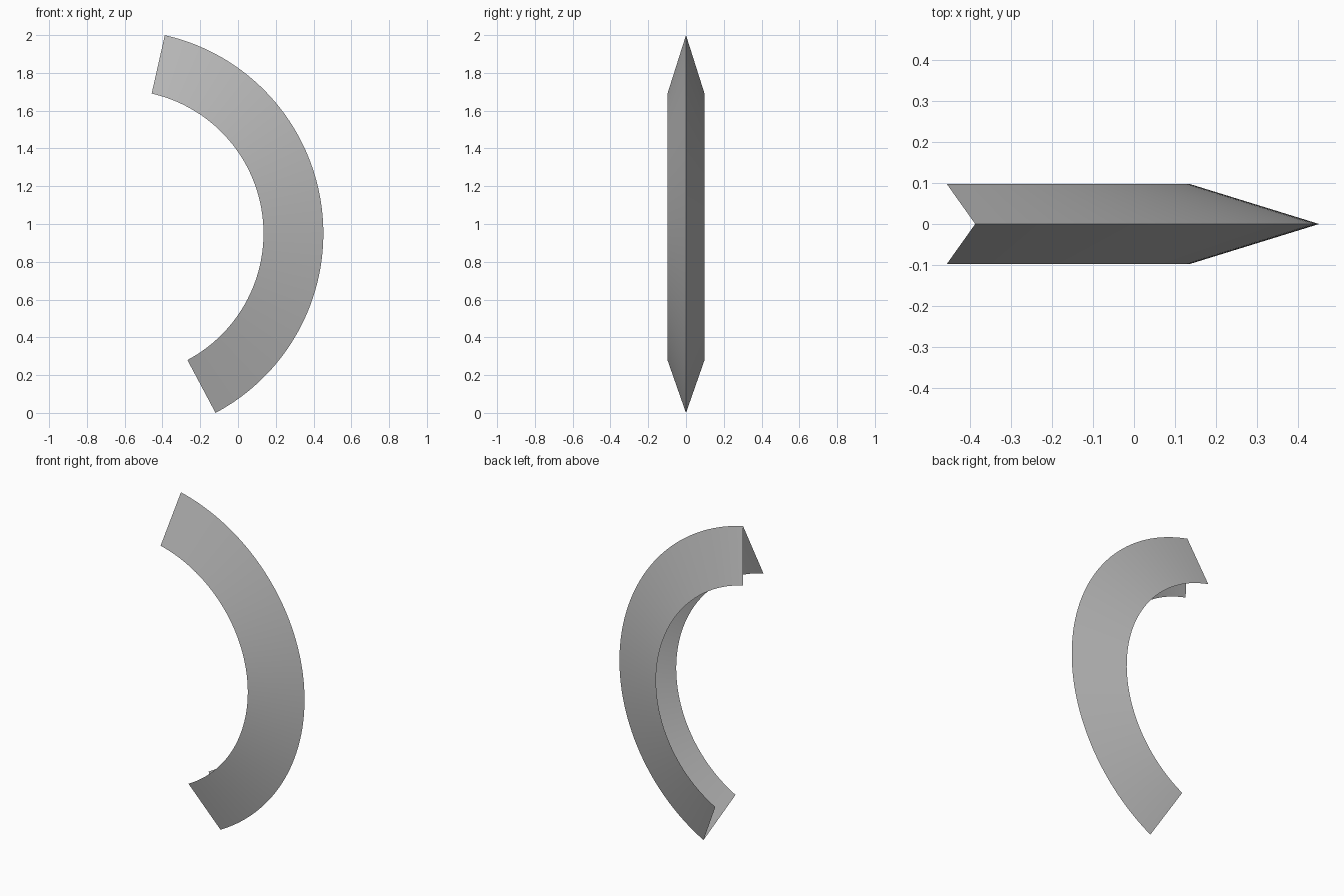
import bpy, bmesh
from math import radians, sin, cos
from mathutils import Vector

cube = bpy.data.objects.get("Cube")
if cube:
    bpy.data.objects.remove(cube, do_unlink=True)

# Arc dimensions
CENTRE = Vector((-0.624, 0, 0.95))
OUTER, INNER, HALF_WIDTH = 1.076, 0.759, 0.098
START, END = radians(77.3), radians(-62)
STEPS = 64

# Plain grey
grey = bpy.data.materials.new("grey")
grey.use_nodes = True
colour = (0.5, 0.5, 0.5, 1)
grey.diffuse_color = colour
grey.node_tree.nodes["Principled BSDF"].inputs["Base Color"].default_value = colour

# V-shaped section, open towards the inside of the arc
bm = bmesh.new()
radial = Vector((cos(START), 0, sin(START)))
side = Vector((0, HALF_WIDTH, 0))
front = bm.verts.new(CENTRE + radial * INNER - side)
ridge = bm.verts.new(CENTRE + radial * OUTER)
back = bm.verts.new(CENTRE + radial * INNER + side)
edges = [bm.edges.new((front, ridge)), bm.edges.new((ridge, back))]

# Sweep the section round the arc
bmesh.ops.spin(bm, geom=[front, ridge, back] + edges, cent=CENTRE, axis=(0, 1, 0),
               angle=START - END, steps=STEPS, use_duplicate=False)

# Turn every face outwards
bm.normal_update()
for face in bm.faces:
    if face.normal.y * face.calc_center_median().y < 0:
        face.normal_flip()

mesh = bpy.data.meshes.new("curved_blade")
bm.to_mesh(mesh)
bm.free()
mesh.materials.append(grey)
blade = bpy.data.objects.new("curved_blade", mesh)
bpy.context.collection.objects.link(blade)

# Smooth along the arc, sharp at the ridge
bpy.ops.object.select_all(action='DESELECT')
blade.select_set(True)
bpy.context.view_layer.objects.active = blade
bpy.ops.object.shade_smooth_by_angle(angle=radians(30))
